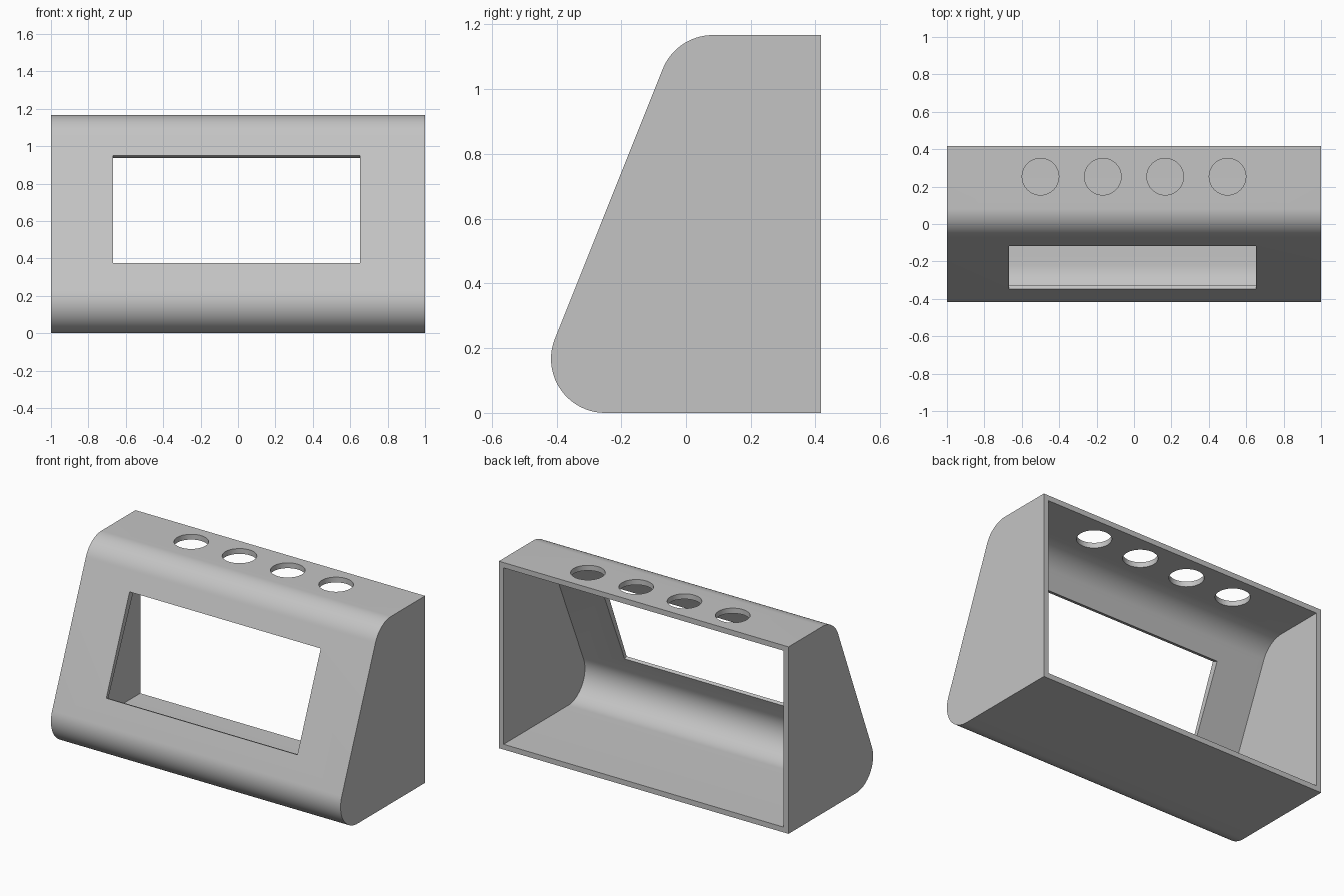
import bpy, bmesh, math
from mathutils import Matrix, Vector

cube = bpy.data.objects.get("Cube")
if cube:
    bpy.data.objects.remove(cube, do_unlink=True)

HEIGHT, BACK, RADIUS, WALL = 1.167, 0.417, 0.167, 0.033
SLOPE = math.atan2(0.333, 0.833)      # lean of the front panel from vertical

grey = bpy.data.materials.new("light_grey")
grey.use_nodes = True
grey.diffuse_color = (0.55, 0.55, 0.55, 1)
grey.node_tree.nodes["Principled BSDF"].inputs["Base Color"].default_value = (0.55, 0.55, 0.55, 1)


def make_object(name, bm):
    bmesh.ops.recalc_face_normals(bm, faces=bm.faces)
    mesh = bpy.data.meshes.new(name)
    bm.to_mesh(mesh)
    bm.free()
    mesh.materials.append(grey)
    obj = bpy.data.objects.new(name, mesh)
    bpy.context.collection.objects.link(obj)
    return obj


def arc(cy, cz, start, end, steps=20):
    return [(cy + RADIUS * math.cos(start + (end - start) * i / steps),
             cz + RADIUS * math.sin(start + (end - start) * i / steps))
            for i in range(steps + 1)]


def wedge(name, half_width, inset, back):
    """Side profile with two rounded front corners, extruded along x."""
    low = (-0.25 + inset, RADIUS + inset)
    high = (0.083 + inset, HEIGHT - RADIUS - inset)
    tangent = math.pi - math.atan2(high[0] - low[0], high[1] - low[1])
    profile = [(back, HEIGHT - inset)]
    profile += arc(*high, math.pi / 2, tangent)
    profile += arc(*low, tangent, 1.5 * math.pi)
    profile.append((back, inset))
    bm = bmesh.new()
    face = bm.faces.new([bm.verts.new((-half_width, y, z)) for y, z in profile])
    side = bmesh.ops.extrude_face_region(bm, geom=[face])["geom"]
    bmesh.ops.translate(bm, vec=(2 * half_width, 0, 0),
                        verts=[v for v in side if isinstance(v, bmesh.types.BMVert)])
    return make_object(name, bm)


def cut(target, cutter):
    mod = target.modifiers.new("cut", "BOOLEAN")
    mod.operation, mod.solver, mod.object = "DIFFERENCE", "EXACT", cutter
    bpy.context.view_layer.objects.active = target
    bpy.ops.object.modifier_apply(modifier=mod.name)
    bpy.data.objects.remove(cutter, do_unlink=True)


# Shell, open at the back
case = wedge("case", 1, 0, BACK)
cut(case, wedge("cavity_cutter", 1 - WALL, WALL, BACK + 0.2))

# Display window, cut square to the sloping panel
bm = bmesh.new()
place = Matrix.Translation(Vector((-0.007, -0.232, 0.662))) @ Matrix.Rotation(-SLOPE, 4, "X")
bmesh.ops.create_cube(bm, size=1, matrix=place @ Matrix.Diagonal((1.32, 0.2, 0.62, 1)))
cut(case, make_object("window_cutter", bm))

# Row of round holes in the top
for i in range(4):
    bm = bmesh.new()
    bmesh.ops.create_cone(bm, cap_ends=True, segments=48, radius1=0.098, radius2=0.098, depth=0.2,
                          matrix=Matrix.Translation(((i - 1.5) / 3, 0.253, HEIGHT)))
    cut(case, make_object("hole_cutter", bm))

# Smooth the rounded corners and hole walls
bpy.ops.object.select_all(action="DESELECT")
case.select_set(True)
bpy.context.view_layer.objects.active = case
bpy.ops.object.shade_smooth_by_angle(angle=math.radians(20))
